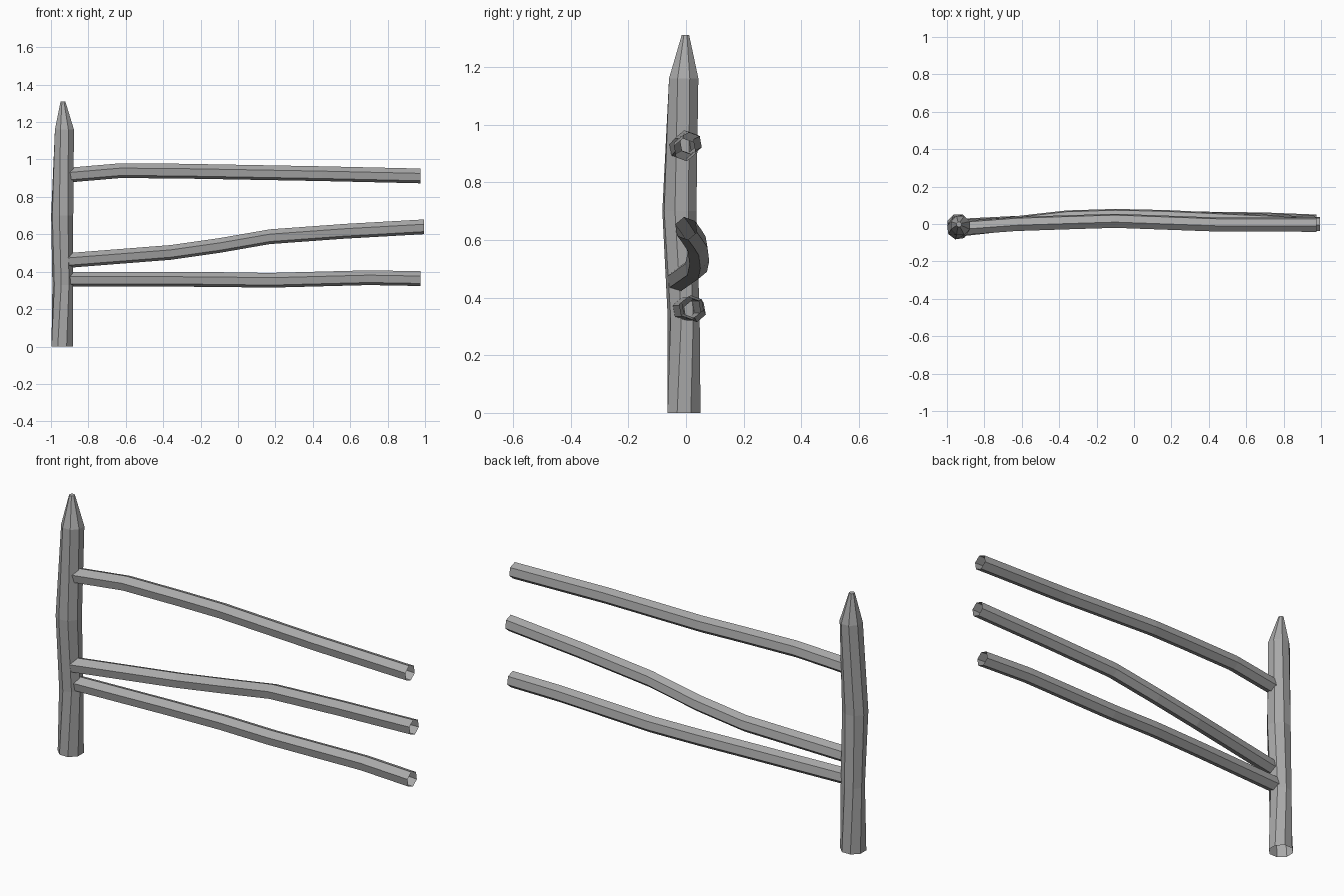
import bpy, bmesh
from math import sin, cos, radians
from mathutils import Vector

cube = bpy.data.objects.get("Cube")
if cube:
    bpy.data.objects.remove(cube, do_unlink=True)

grey = bpy.data.materials.new("weathered grey")
grey.use_nodes = True
GREY = (0.4, 0.4, 0.4, 1)
grey.diffuse_color = GREY
grey.node_tree.nodes["Principled BSDF"].inputs["Base Color"].default_value = GREY


def pole(name, path, sides, phase, u, v, cap_end=False):
    """Faceted open tube; path rows are x, y, z, radius, twist in degrees."""
    bm = bmesh.new()
    rings = []
    for x, y, z, r, twist in path:
        ring = []
        for i in range(sides):
            a = radians(phase + twist + 360 * i / sides)
            ring.append(bm.verts.new(Vector((x, y, z)) + r * (cos(a) * u + sin(a) * v)))
        rings.append(ring)
    for low, high in zip(rings, rings[1:]):
        for i in range(sides):
            j = (i + 1) % sides
            bm.faces.new((low[i], low[j], high[j], high[i]))
    if cap_end:
        bm.faces.new(rings[-1])
    mesh = bpy.data.meshes.new(name)
    bm.to_mesh(mesh)
    bm.free()
    mesh.materials.append(grey)
    obj = bpy.data.objects.new(name, mesh)
    bpy.context.collection.objects.link(obj)


X, Y, Z = Vector((1, 0, 0)), Vector((0, 1, 0)), Vector((0, 0, 1))

# Sharpened upright post, open at the foot
pole("post", [
    (-0.94, -0.007, 0, 0.062, 0),
    (-0.937, -0.008, 0.33, 0.056, 14),
    (-0.94, -0.023, 0.7, 0.061, 8),
    (-0.928, -0.008, 1.16, 0.055, 0),
    (-0.936, -0.002, 1.31, 0.014, 0),
], 8, 22.5, X, Y, cap_end=True)

# Crooked rails: centre line points x, y, z
rails = {
    "top_rail": [(-0.9, -0.02, 0.917), (-0.63, 0, 0.94), (-0.33, 0.01, 0.938),
                 (-0.1, 0.017, 0.934), (0.45, -0.003, 0.924), (0.975, -0.004, 0.912)],
    "middle_rail": [(-0.91, -0.027, 0.46), (-0.36, 0.035, 0.503), (-0.1, 0.043, 0.54),
                    (0.17, 0.037, 0.587), (0.57, 0.018, 0.616), (0.995, 0, 0.64)],
    "bottom_rail": [(-0.9, -0.008, 0.36), (-0.4, 0.017, 0.36), (-0.1, 0.03, 0.358),
                    (0.17, 0.031, 0.354), (0.7, 0.024, 0.368), (0.975, 0.013, 0.363)],
}
for name, points in rails.items():
    pole(name, [(*p, 0.04, 0) for p in points], 6, 40, Y, Z)
